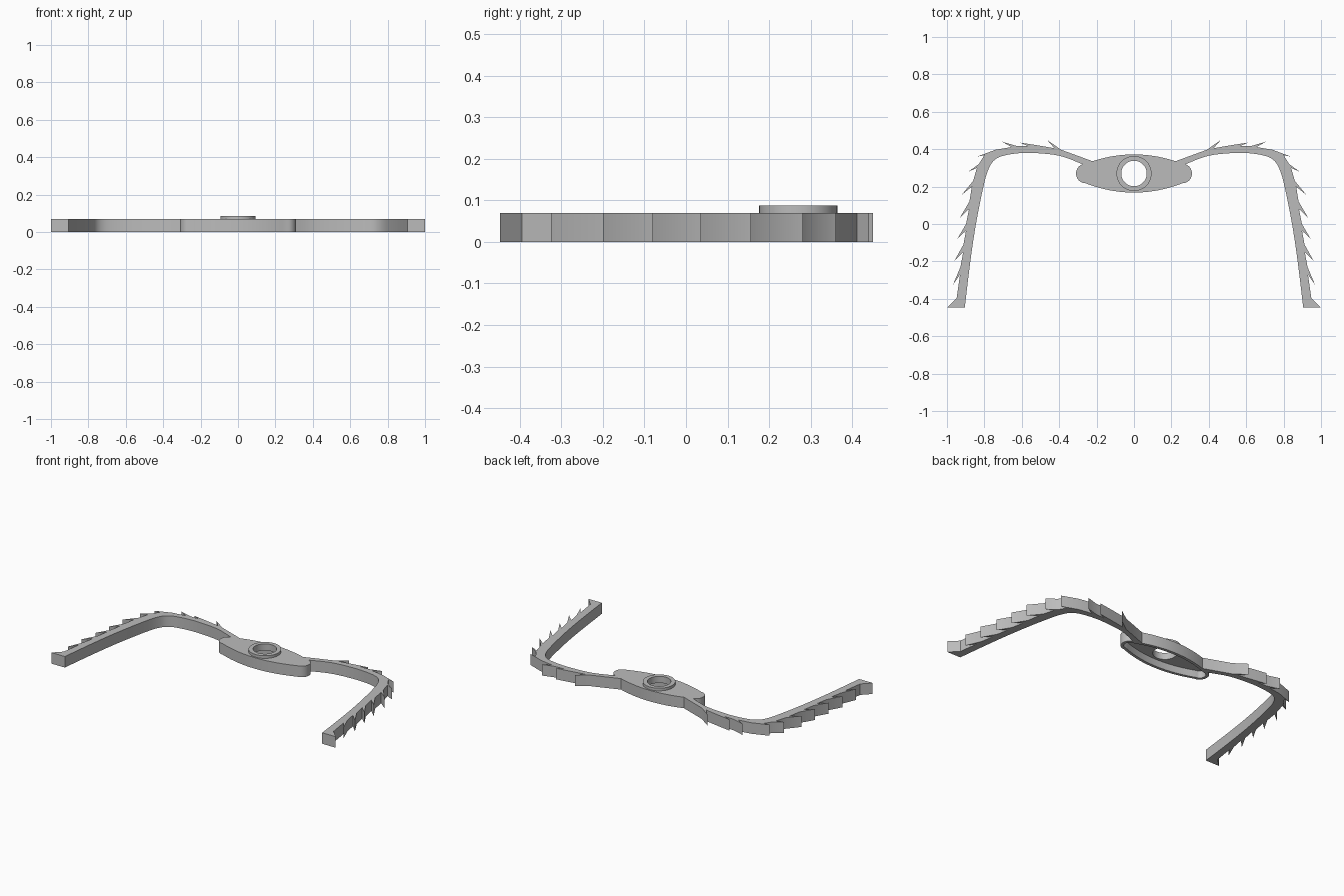
import bpy, bmesh, math
from mathutils import Vector

cube = bpy.data.objects.get("Cube")
if cube:
    bpy.data.objects.remove(cube, do_unlink=True)

grey = bpy.data.materials.new("plain_grey")
grey.use_nodes = True
grey.diffuse_color = (0.5, 0.5, 0.5, 1)
grey.node_tree.nodes["Principled BSDF"].inputs["Base Color"].default_value = (0.5, 0.5, 0.5, 1)

HEIGHT = 0.07
CENTRE_Y = 0.27


def extrude_outline(name, points, z0, z1):
    bm = bmesh.new()
    base = bm.faces.new([bm.verts.new((x, y, z0)) for x, y in points])
    top = bmesh.ops.extrude_face_region(bm, geom=[base])["geom"]
    bmesh.ops.translate(bm, vec=(0, 0, z1 - z0),
                        verts=[g for g in top if isinstance(g, bmesh.types.BMVert)])
    bmesh.ops.recalc_face_normals(bm, faces=bm.faces)
    mesh = bpy.data.meshes.new(name)
    bm.to_mesh(mesh)
    bm.free()
    mesh.materials.append(grey)
    obj = bpy.data.objects.new(name, mesh)
    bpy.context.collection.objects.link(obj)
    return obj


def circle(radius, n=48):
    return [(radius * math.cos(math.tau * i / n), CENTRE_Y + radius * math.sin(math.tau * i / n))
            for i in range(n)]


def smooth_path(points, steps=5):
    """Catmull-Rom curve through the points."""
    p = [Vector(q) for q in points]
    p = [2 * p[0] - p[1]] + p + [2 * p[-1] - p[-2]]
    out = []
    for a, b, c, d in zip(p, p[1:], p[2:], p[3:]):
        for i in range(steps):
            t = i / steps
            out.append(tuple(0.5 * (2 * b + (c - a) * t + (2 * a - 5 * b + 4 * c - d) * t * t
                                    + (3 * b - a - 3 * c + d) * t ** 3)))
    return out + [tuple(p[-2])]


def hub_outline(inset):
    """Lens shape with rounded ends."""
    half = 0.26

    def h(x):
        return 0.102 - 0.05 * (x / half) ** 2 - inset

    upper = [(x, h(x)) for x in (half * (1 - i / 10) for i in range(21))]
    end = [(half + (0.05 - inset) * math.cos(a), h(half) * math.sin(a))
           for a in (math.pi * (i / 12 - 0.5) for i in range(1, 12))]
    outline = upper + [(-x, -y) for x, y in end] + [(-x, -y) for x, y in upper] + end
    return [(x, y + CENTRE_Y) for x, y in outline]


def cut(obj, name, points, z0, z1):
    cutter = extrude_outline(name, points, z0, z1)
    cutter.hide_render = True
    mod = obj.modifiers.new(name, "BOOLEAN")
    mod.operation = "DIFFERENCE"
    mod.solver = "EXACT"
    mod.object = cutter
    bpy.context.view_layer.objects.active = obj
    bpy.ops.object.modifier_apply(modifier=name)
    bpy.data.objects.remove(cutter, do_unlink=True)


# Hub: hollow underneath, with a round hole
hub = extrude_outline("hub", hub_outline(0), 0, HEIGHT)
cut(hub, "recess_cutter", hub_outline(0.018), -0.05, 0.045)
cut(hub, "hole_cutter", circle(0.068), -0.05, 0.2)

# Raised collar around the hole
collar = extrude_outline("collar", circle(0.094), HEIGHT - 0.01, 0.087)
cut(collar, "collar_cutter", circle(0.068), -0.05, 0.2)

# Arm: serrated outer edge from hub to foot, as (shoulder, tip, notch) per tooth
teeth = [
    ((0.39, 0.397), (0.465, 0.45), (0.425, 0.405)),
    ((0.53, 0.423), (0.61, 0.435), (0.565, 0.416)),
    ((0.63, 0.418), (0.705, 0.44), (0.655, 0.411)),
    ((0.74, 0.397), (0.84, 0.36), (0.80, 0.368)),
    ((0.83, 0.32), (0.885, 0.28), (0.84, 0.30)),
    ((0.86, 0.23), (0.922, 0.155), (0.867, 0.20)),
    ((0.88, 0.12), (0.93, 0.035), (0.882, 0.08)),
    ((0.898, 0.0), (0.945, -0.08), (0.898, -0.035)),
    ((0.912, -0.11), (0.962, -0.2), (0.913, -0.15)),
    ((0.928, -0.23), (0.968, -0.325), (0.93, -0.27)),
]
foot = [(0.948, -0.395), (1.0, -0.447), (0.905, -0.447)]
inner = [(0.905, -0.447), (0.875, -0.2), (0.845, 0.0), (0.805, 0.2), (0.775, 0.3),
         (0.735, 0.35), (0.66, 0.373), (0.55, 0.38), (0.4, 0.365), (0.27, 0.318)]
outline = [(0.22, 0.335)] + [p for tooth in teeth for p in tooth] + foot
outline += smooth_path(inner)[1:] + [(0.255, 0.314)]

arms = [extrude_outline(name, [(side * x, y) for x, y in outline], 0, HEIGHT)
        for name, side in (("left_arm", 1), ("right_arm", -1))]

# Smooth the curved walls and keep the corners sharp
bpy.ops.object.select_all(action="DESELECT")
for obj in [hub, collar] + arms:
    obj.select_set(True)
bpy.context.view_layer.objects.active = hub
bpy.ops.object.shade_smooth_by_angle(angle=math.radians(25))
